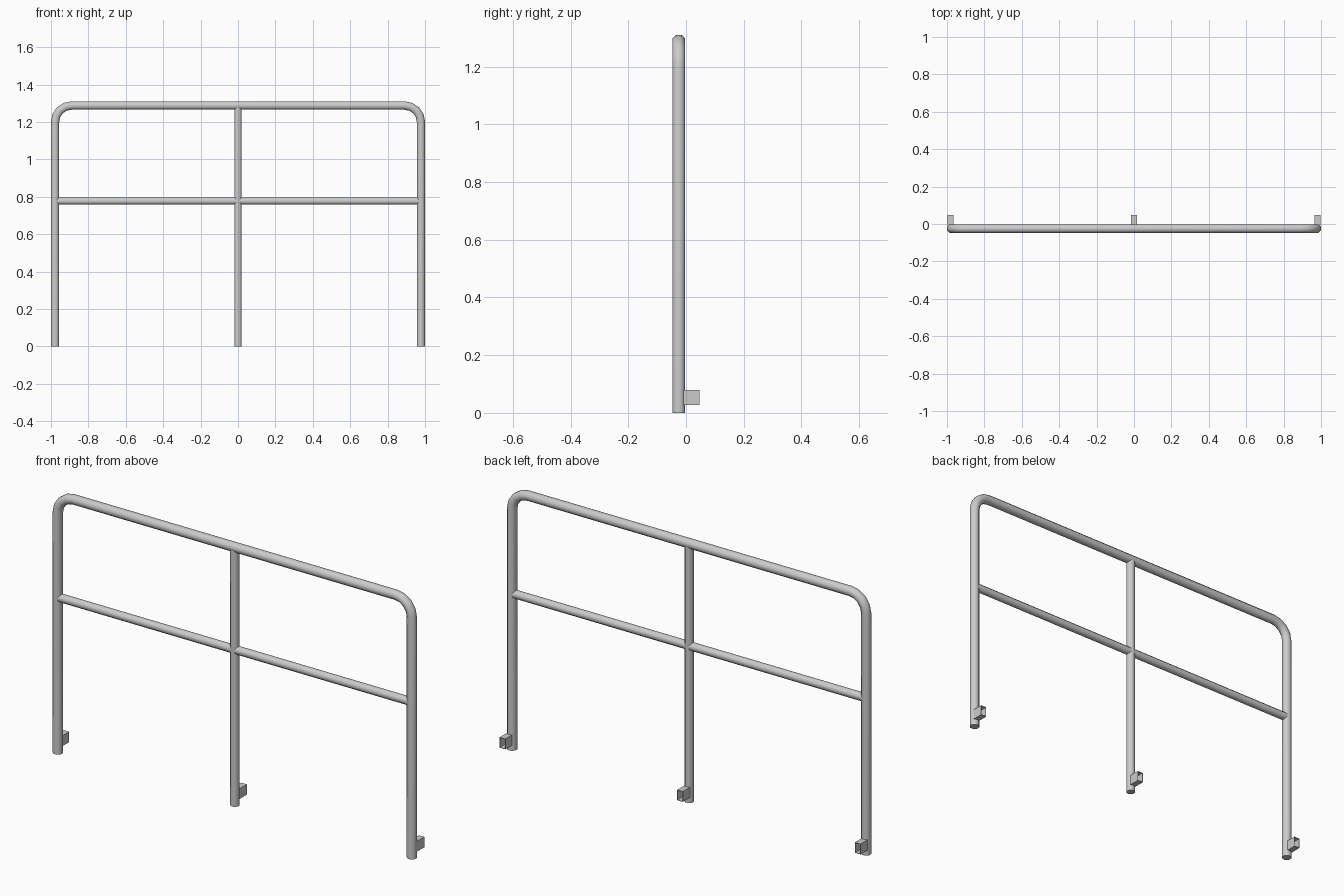
import bpy, bmesh
from math import sin, cos, pi, radians
from mathutils import Vector

if "Cube" in bpy.data.objects:
    bpy.data.objects.remove(bpy.data.objects["Cube"])

SIDES = 8
TUBE_Y = -0.025      # all pipes share this plane
POST_X = 0.978
TOP_Z = 1.288
MID_Z = 0.777
BEND = 0.088


def finish(name, bm, smooth=True):
    bmesh.ops.recalc_face_normals(bm, faces=bm.faces)
    mesh = bpy.data.meshes.new(name)
    bm.to_mesh(mesh)
    bm.free()
    ob = bpy.data.objects.new(name, mesh)
    bpy.context.collection.objects.link(ob)
    if smooth:
        bpy.ops.object.select_all(action='DESELECT')
        ob.select_set(True)
        bpy.context.view_layer.objects.active = ob
        bpy.ops.object.shade_smooth_by_angle(angle=radians(50))
    return ob


def pipe(name, path, half):
    """Sweep a flat-sided octagon of half-width `half` along (x, z) points."""
    bm = bmesh.new()
    pts = [Vector((x, TUBE_Y, z)) for x, z in path]
    r = half / cos(pi / SIDES)
    rings = []
    for i, p in enumerate(pts):
        before = (p - pts[i - 1]).normalized() if i else None
        after = (pts[i + 1] - p).normalized() if i < len(pts) - 1 else None
        a, b = before or after, after or before
        t = (a + b).normalized()
        side = t.cross(Vector((0, 1, 0))) / t.dot(a)   # mitred joint
        ring = []
        for k in range(SIDES):
            ang = 2 * pi * (k + 0.5) / SIDES
            ring.append(bm.verts.new(p + side * r * cos(ang) + Vector((0, r * sin(ang), 0))))
        rings.append(ring)
    for r0, r1 in zip(rings, rings[1:]):
        for k in range(SIDES):
            n = (k + 1) % SIDES
            bm.faces.new((r0[k], r0[n], r1[n], r1[k]))
    bm.faces.new(rings[0])
    bm.faces.new(rings[-1])
    return finish(name, bm)


def bracket(name, x):
    """Short open-ended square tube pointing backwards."""
    bm = bmesh.new()
    y0, y1, zc, wall = -0.009, 0.047, 0.054, 0.002
    loops = []
    for y, inset in ((y0, 0), (y1, 0), (y1, wall), (y0, wall)):
        hx, hz = 0.0155 - inset, 0.026 - inset
        loops.append([bm.verts.new((x + sx * hx, y, zc + sz * hz))
                      for sx, sz in ((-1, -1), (1, -1), (1, 1), (-1, 1))])
    for i in range(4):
        a, b = loops[i], loops[(i + 1) % 4]
        for k in range(4):
            n = (k + 1) % 4
            bm.faces.new((a[k], a[n], b[n], b[k]))
    return finish(name, bm, smooth=False)


# Outer frame: two posts and top rail as one bent pipe
right = [(POST_X - BEND + BEND * cos(a), TOP_Z - BEND + BEND * sin(a))
         for a in (pi / 2 * i / 4 for i in range(5))]
half_path = [(POST_X, 0)] + right
path = half_path + [(-x, z) for x, z in reversed(half_path)]
pipe("outer_frame", path, 0.022)

# Middle post and middle rail
pipe("middle_post", [(0, 0), (0, TOP_Z)], 0.020)
pipe("middle_rail", [(-POST_X, MID_Z), (POST_X, MID_Z)], 0.019)

# Mounting brackets behind each post foot
for label, x in (("left", -0.981), ("middle", 0), ("right", 0.981)):
    bracket(label + "_bracket", x)
